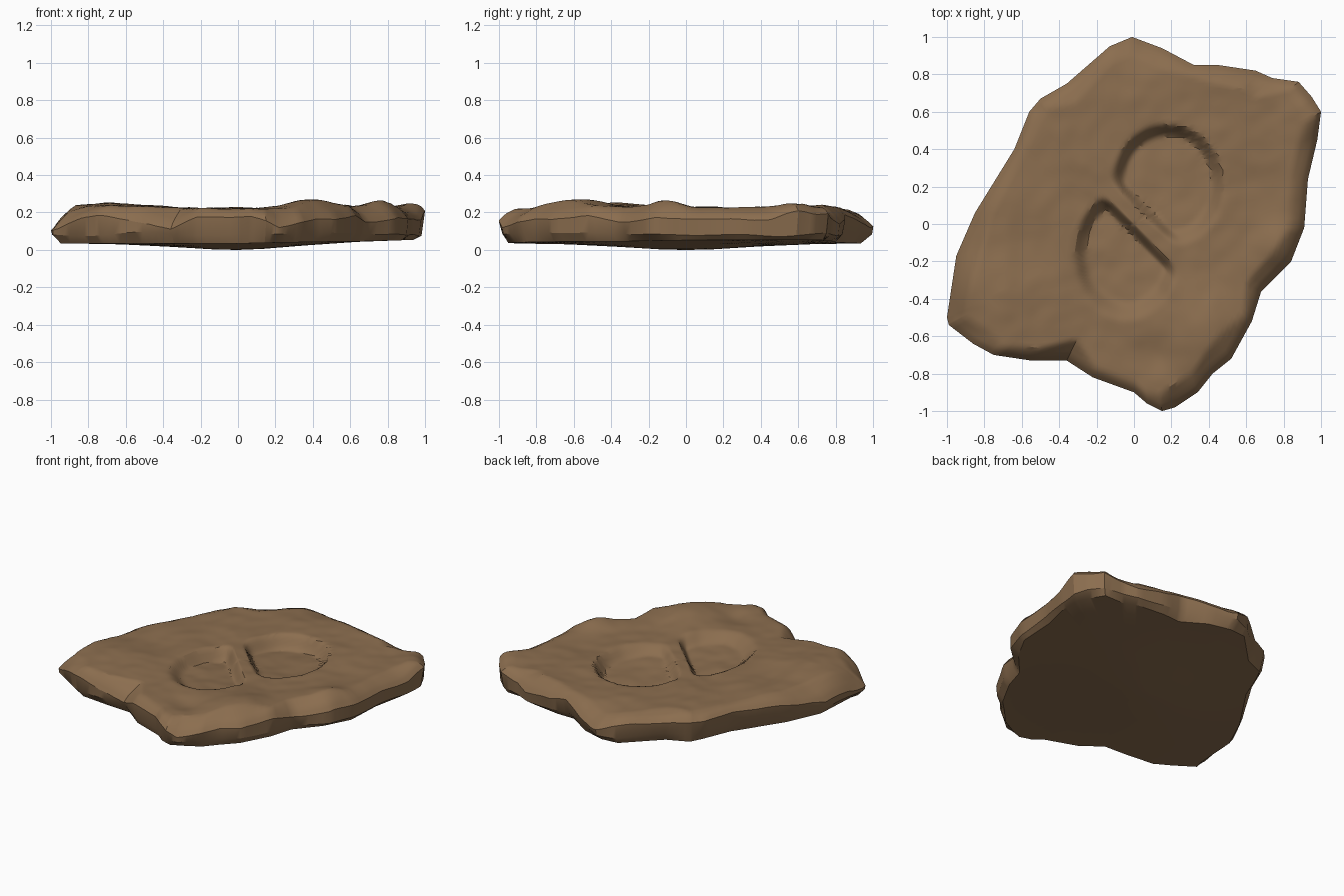
import bpy, bmesh, math, random
from mathutils import Vector, noise

random.seed(7)
old = bpy.data.objects.get("Cube")
if old:
    bpy.data.objects.remove(old, do_unlink=True)

# Broken outline of the slab, clockwise from the back tip
OUTLINE = [(-.01, 1), (.15, .94), (.32, .85), (.45, .85), (.65, .82), (.74, .78),
           (.88, .76), (.95, .68), (1, .6), (.98, .45), (.93, .24), (.91, -.02),
           (.84, -.2), (.68, -.36), (.63, -.52), (.52, -.72), (.42, -.8), (.34, -.9),
           (.22, -.98), (.15, -1), (.07, -.96), (0, -.9), (-.22, -.82), (-.36, -.73),
           (-.55, -.73), (-.75, -.7), (-.86, -.64), (-.99, -.54), (-1, -.5),
           (-.95, -.17), (-.85, .06), (-.64, .4), (-.56, .6), (-.5, .67),
           (-.36, .75), (-.13, .95)]
# Broad rises and scoops of the upper face: x, y, height, radius
SWELLS = [(.4, -.58, .045, .2), (.77, -.12, .045, .12), (.5, .72, .02, .25),
          (-.7, -.42, .025, .3), (1, .6, .04, .15), (.12, -.7, -.03, .1),
          (-1, -.52, -.06, .12), (0, 1, -.05, .12)]
# Pressed lobes: centre x, centre y, radius x, radius y, cut line offset, side
LOBES = [(.18, .2, .31, .34, .09, 1), (-.04, -.17, .29, .36, .005, -1)]
STEPS = 5


def smooth(t):
    t = min(1, max(0, t))
    return t * t * (3 - 2 * t)


def lobe_depth(x, y):
    """Depth of the split print: two ellipses, each cut by a diagonal line."""
    depth = 0
    for cx, cy, rx, ry, offset, side in LOBES:
        rim = (1 - math.hypot((x - cx) / rx, (y - cy) / ry)) * rx
        ridge = side * (x + y - offset) / math.sqrt(2)
        slope = (y - cy) / ry
        wall = .085 - .02 * slope
        amount = .07 + .025 * slope
        depth = max(depth, amount * smooth(rim / wall) * smooth(ridge / .06))
    return depth


def top_height(x, y, edge, width, steep):
    z = .222 + .012 * noise.noise(Vector((x * 4, y * 4, 1)))
    z += .005 * noise.noise(Vector((x * 11, y * 11, 5)))
    for sx, sy, h, r in SWELLS:
        z += h * math.exp(-((x - sx) ** 2 + (y - sy) ** 2) / r ** 2)
    z -= max(0, width - edge) * steep + max(0, .03 - edge) * .6
    return max(.105, z - lobe_depth(x, y))


def bottom_height(x, y):
    return .035 - .035 * math.exp(-(x * x + y * y) / .2) + .02 * max(0, x)


# Spokes around the outline, each with its own chipped edge shape
chips = [(random.uniform(.05, .15), random.uniform(.3, .75),
          random.uniform(.96, 1), random.uniform(.93, .97)) for _ in OUTLINE]
spokes = []
for i, a in enumerate(OUTLINE):
    j = (i + 1) % len(OUTLINE)
    for k in range(STEPS):
        t = k / STEPS
        spokes.append((Vector(a).lerp(Vector(OUTLINE[j]), t),
                       [p + (q - p) * t for p, q in zip(chips[i], chips[j])]))

bm = bmesh.new()
rings = []
# Upper face, from the middle out to the rim
fractions = [n / 44 for n in range(1, 39)] + [.885, .91, .935, .96, .98, 1]
for s in fractions:
    ring = []
    for p, (width, steep, _, _) in spokes:
        x, y = p * s
        z = top_height(x, y, (1 - s) * p.length, width, steep)
        ring.append(bm.verts.new((x, y, z)))
    rings.append(ring)

# Side wall and underside
for level in ("middle", "foot", .7, .4, .15):
    ring = []
    for p, chip in spokes:
        if level == "middle":
            x, y = p * (.5 + chip[2] / 2)
            z = .085 + .02 * noise.noise(Vector((x * 3, y * 3, 9)))
        else:
            x, y = p * (chip[3] if level == "foot" else level)
            z = bottom_height(x, y)
        ring.append(bm.verts.new((x, y, z)))
    rings.append(ring)

count = len(spokes)
for inner, outer in zip(rings, rings[1:]):
    for i in range(count):
        j = (i + 1) % count
        bm.faces.new((inner[i], inner[j], outer[j], outer[i]))
top_mid = bm.verts.new((0, 0, top_height(0, 0, 1, 0, 0)))
low_mid = bm.verts.new((0, 0, 0))
for i in range(count):
    j = (i + 1) % count
    bm.faces.new((top_mid, rings[0][j], rings[0][i]))
    bm.faces.new((low_mid, rings[-1][i], rings[-1][j]))
bmesh.ops.recalc_face_normals(bm, faces=bm.faces)

mesh = bpy.data.meshes.new("stone_slab")
bm.to_mesh(mesh)
bm.free()
slab = bpy.data.objects.new("stone_slab", mesh)
bpy.context.collection.objects.link(slab)

# Earth brown stone
brown = bpy.data.materials.new("earth_brown")
brown.use_nodes = True
colour = (.26, .155, .078, 1)
brown.diffuse_color = colour
shader = next(n for n in brown.node_tree.nodes if n.type == "BSDF_PRINCIPLED")
shader.inputs["Base Color"].default_value = colour
shader.inputs["Roughness"].default_value = .9
mesh.materials.append(brown)

bpy.ops.object.select_all(action="DESELECT")
slab.select_set(True)
bpy.context.view_layer.objects.active = slab
bpy.ops.object.shade_smooth_by_angle(angle=math.radians(30))
